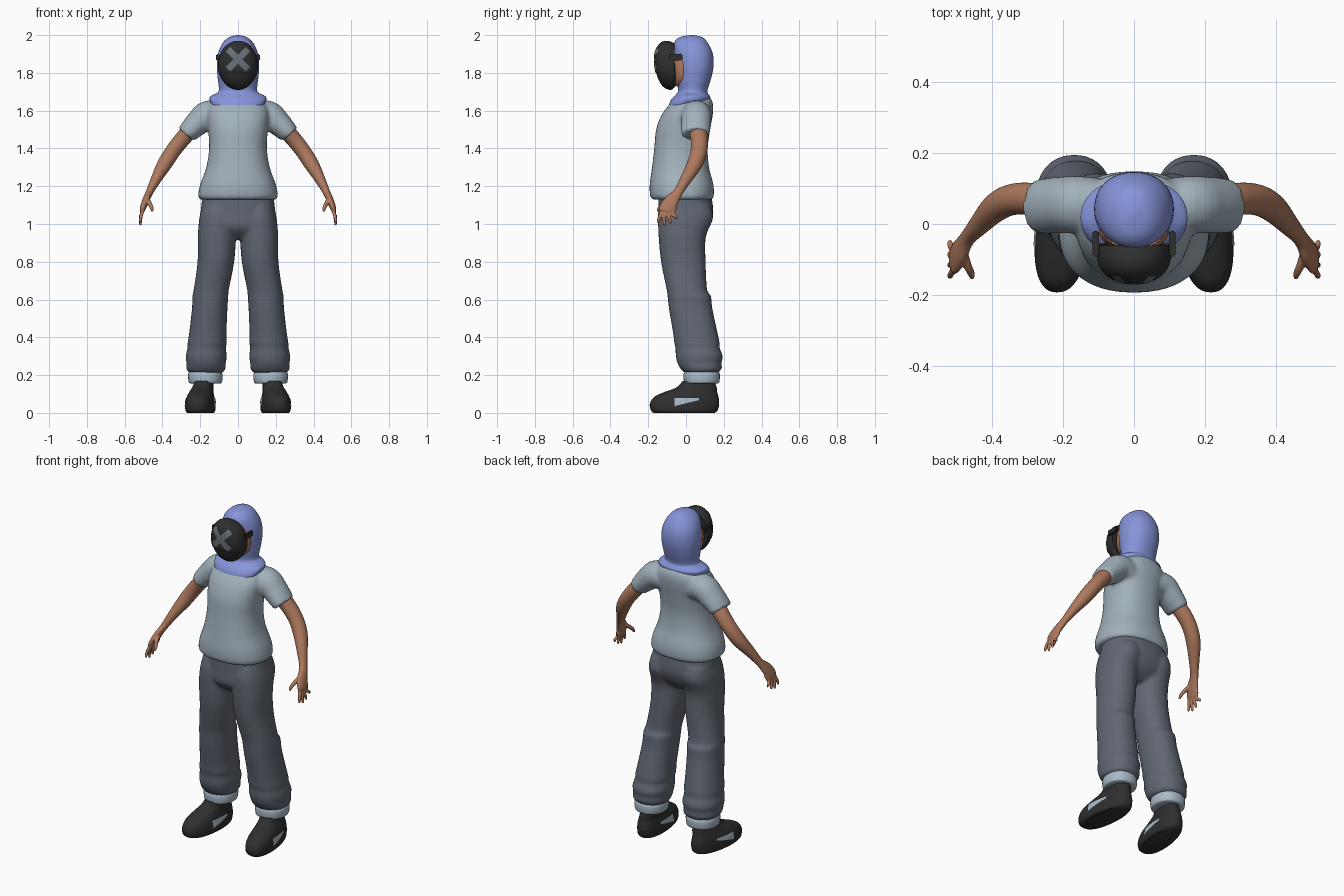
import bpy, bmesh, math
from mathutils import Vector
from mathutils.bvhtree import BVHTree

if "Cube" in bpy.data.objects:
    bpy.data.objects.remove(bpy.data.objects["Cube"])


def material(name, rgb):
    m = bpy.data.materials.new(name)
    m.use_nodes = True
    m.diffuse_color = (*rgb, 1)
    m.node_tree.nodes["Principled BSDF"].inputs["Base Color"].default_value = (*rgb, 1)
    return m


BLUE = material("periwinkle_cloth", (0.24, 0.30, 0.70))
SHIRT = material("pale_grey_cloth", (0.36, 0.44, 0.50))
PANTS = material("slate_cloth", (0.12, 0.135, 0.17))
SKIN = material("skin", (0.42, 0.19, 0.11))
BLACK = material("black", (0.028, 0.028, 0.028))
GREY = material("mid_grey", (0.15, 0.17, 0.20))
LIGHT = material("light_grey", (0.40, 0.50, 0.58))


def smooth_rings(rings, sub):
    """Catmull-Rom interpolation between the given rings."""
    out, last = [], len(rings) - 1
    for i in range(last):
        p = [rings[max(0, min(last, i + k))] for k in (-1, 0, 1, 2)]
        for s in range(sub):
            t = s / sub
            out.append([0.5 * (2 * b + (c - a) * t + (2 * a - 5 * b + 4 * c - d) * t * t
                               + (3 * b - a - 3 * c + d) * t ** 3) for a, b, c, d in zip(*p)])
    return out + [list(rings[-1])]


def tube(bm, rings, axis="Z", power=2.0, seg=32, sub=4, side=1, warp=None):
    """Skin closed rings (x, y, z, radius_u, radius_v); axis None follows the path."""
    rings = smooth_rings(rings, sub)
    centres = [Vector(r[:3]) for r in rings]
    loops = []
    for i, r in enumerate(rings):
        u, v = Vector((1, 0, 0)), Vector((0, 1, 0) if axis == "Z" else (0, 0, 1))
        if axis is None:
            t = (centres[min(i + 1, len(rings) - 1)] - centres[max(i - 1, 0)]).normalized()
            u = t.cross(Vector((0, 1, 0))).normalized()
            v = u.cross(t)
        loop = []
        for k in range(seg):
            c, s = math.cos(math.tau * k / seg), math.sin(math.tau * k / seg)
            c = math.copysign(abs(c) ** (2 / power), c)
            s = math.copysign(abs(s) ** (2 / power), s)
            co = centres[i] + u * r[3] * c + v * r[4] * s
            co = Vector(warp(*co)) if warp else co
            loop.append(bm.verts.new((co.x * side, co.y, co.z)))
        loops.append(loop)
    for a, b in zip(loops, loops[1:]):
        for k in range(seg):
            n = (k + 1) % seg
            bm.faces.new((a[k], a[n], b[n], b[k]))
    bm.faces.new(loops[0])
    bm.faces.new(loops[-1])


def depth_rings(rows):
    """Rows of (x, z, half width, y front, y back) to horizontal rings."""
    return [(x, (f + b) / 2, z, w, (b - f) / 2) for x, z, w, f, b in rows]


def finish(name, bm, mat, voxel=0, mirror=False, closed=True):
    if closed:
        bmesh.ops.recalc_face_normals(bm, faces=bm.faces)
    me = bpy.data.meshes.new(name)
    bm.to_mesh(me)
    bm.free()
    me.materials.append(mat)
    ob = bpy.data.objects.new(name, me)
    bpy.context.collection.objects.link(ob)
    bpy.ops.object.select_all(action="DESELECT")
    ob.select_set(True)
    bpy.context.view_layer.objects.active = ob
    bpy.ops.object.shade_smooth_by_angle(angle=math.radians(50))
    if voxel:
        r = ob.modifiers.new("Fuse", "REMESH")
        r.mode, r.voxel_size, r.use_smooth_shade = "VOXEL", voxel, True
        s = ob.modifiers.new("Soften", "SMOOTH")
        s.factor, s.iterations = 0.5, 4
    if mirror:
        ob.modifiers.new("Mirror", "MIRROR")
    return ob


def drape(name, tree, point, direction, mat, mirror=False, nu=24, nv=6):
    """Project a grid of points on a surface as a thin painted plate."""
    bm, d = bmesh.new(), Vector(direction)
    grid = []
    for i in range(nu + 1):
        row = []
        for j in range(nv + 1):
            hit = tree.ray_cast(Vector(point(2 * i / nu - 1, 2 * j / nv - 1)), d)[0]
            row.append(bm.verts.new(hit - d * 0.003) if hit else None)
        grid.append(row)
    for i in range(nu):
        for j in range(nv):
            q = (grid[i][j], grid[i + 1][j], grid[i + 1][j + 1], grid[i][j + 1])
            if all(q):
                f = bm.faces.new(q)
                f.normal_update()
                if f.normal.dot(d) > 0:
                    f.normal_flip()
    finish(name, bm, mat, mirror=mirror, closed=False)


# Shirt: torso fused with two short sleeves
bm = bmesh.new()
tube(bm, depth_rings([(0, 1.13, .200, -.178, .138), (0, 1.15, .211, -.190, .147),
                      (0, 1.21, .200, -.192, .145), (0, 1.30, .168, -.180, .122),
                      (0, 1.40, .153, -.168, .115), (0, 1.50, .158, -.158, .128),
                      (0, 1.58, .165, -.128, .142), (0, 1.635, .15, -.085, .143),
                      (0, 1.67, .10, -.05, .13)]), power=2.3, seg=48)
for s in (1, -1):
    tube(bm, [(.07, .055, 1.56, .07, .07), (.155, .055, 1.578, .077, .08),
              (.215, .053, 1.533, .067, .079), (.262, .05, 1.487, .056, .076),
              (.274, .05, 1.474, .052, .07)], axis=None, side=s)
finish("shirt", bm, SHIRT, voxel=0.01)

# Trousers: hips fused with two baggy legs
bm = bmesh.new()
tube(bm, depth_rings([(0, 1.17, .185, -.145, .13), (0, 1.06, .198, -.147, .145),
                      (0, .98, .195, -.145, .12), (0, .92, .10, -.09, .06)]), power=2.3, seg=48)
for s in (1, -1):
    tube(bm, depth_rings([(.10, 1.10, .09, -.13, .13), (.107, 1.03, .098, -.147, .143),
                          (.112, .93, .101, -.145, .105), (.117, .80, .097, -.132, .104),
                          (.142, .65, .093, -.102, .112), (.146, .62, .095, -.098, .132),
                          (.15, .55, .094, -.09, .14), (.16, .42, .099, -.068, .168),
                          (.163, .37, .104, -.062, .178), (.166, .345, .101, -.056, .178),
                          (.168, .30, .109, -.054, .195), (.169, .265, .104, -.046, .188),
                          (.17, .235, .104, -.03, .19), (.17, .212, .09, -.01, .17)]),
         power=2.2, side=s)
finish("trousers", bm, PANTS, voxel=0.01)

# Rolled cuffs and ankles
bm = bmesh.new()
tube(bm, [(.173, .083, .155, .075, .08), (.173, .083, .163, .088, .093),
          (.173, .083, .205, .091, .096), (.173, .083, .225, .08, .085)], power=2.2)
finish("trouser_cuff", bm, LIGHT, mirror=True)
bm = bmesh.new()
tube(bm, [(.185, .075, .09, .043, .055), (.18, .075, .22, .043, .055)])
finish("ankle", bm, SKIN, mirror=True)

# Shoes: heel narrower than toe, toes turned out a little
bm = bmesh.new()
tube(bm, depth_rings([(.197, 0, .068, -.172, .152), (.197, .015, .077, -.187, .168),
                      (.197, .05, .077, -.191, .176), (.197, .085, .071, -.168, .172),
                      (.195, .11, .063, -.115, .165), (.19, .135, .057, -.05, .162),
                      (.187, .168, .05, -.018, .152)]), power=2.4, seg=48, sub=5,
     warp=lambda x, y, z: (.197 + (x - .197) * (1 - .7 * max(0, y)) - .1 * y, y, z))
shoe_tree = BVHTree.FromBMesh(bm)
finish("shoe", bm, BLACK, mirror=True)
for label, x, d in (("outer", .5, -1), ("inner", 0, 1)):
    drape("shoe_patch_" + label, shoe_tree,
          lambda u, v: (x, .005 + .065 * u, .066 + .008 * u + v * (.014 - .008 * u)),
          (d, 0, 0), LIGHT, mirror=True)

# Arms with palm, fingers and thumb
bm = bmesh.new()
tube(bm, [(.23, .055, 1.52, .045, .05), (.29, .07, 1.455, .043, .046),
          (.345, .068, 1.385, .041, .044), (.39, .045, 1.315, .039, .041),
          (.435, -.002, 1.235, .028, .031), (.468, -.04, 1.17, .02, .025),
          (.488, -.075, 1.125, .019, .038), (.503, -.1, 1.085, .016, .041),
          (.508, -.108, 1.065, .012, .034)], axis=None, seg=24)
for k, tip_z in enumerate((1.005, .992, 1.0, 1.025)):
    y = -.132 + .022 * k
    tube(bm, [(.497, y + .012, 1.09, .01, .01), (.511, y - .004, 1.05, .0095, .0095),
              (.517, y - .014 + .009 * k, tip_z + .015, .0085, .0085),
              (.515, y - .016 + .010 * k, tip_z, .005, .005)], axis=None, seg=12)
tube(bm, [(.482, -.07, 1.135, .013, .013), (.468, -.115, 1.11, .012, .012),
          (.457, -.14, 1.085, .0105, .0105), (.455, -.152, 1.065, .006, .006)], axis=None, seg=12)
finish("arm", bm, SKIN, voxel=0.0045, mirror=True)

# Hood flaring into a draped collar that dips at the front
bm = bmesh.new()
tube(bm, depth_rings([(0, 1.60, .125, -.08, .10), (0, 1.615, .145, -.092, .12),
                      (0, 1.64, .150, -.090, .128), (0, 1.662, .138, -.078, .124),
                      (0, 1.685, .114, -.052, .116), (0, 1.71, .101, -.042, .114),
                      (0, 1.76, .106, -.052, .130), (0, 1.83, .112, -.060, .145),
                      (0, 1.90, .106, -.066, .142), (0, 1.955, .083, -.066, .118),
                      (0, 1.988, .048, -.035, .088), (0, 2.0, .008, .02, .04)]),
     power=2.15, seg=48,
     warp=lambda x, y, z: (x, y, z + max(0, min(1, (1.70 - z) / .06)) * (.03 + .9 * min(0, y) * .5)))
finish("hood", bm, BLUE)

# Face, seen as a sliver between hood and mask
bm = bmesh.new()
tube(bm, [(0, -.02, 1.73, .05, .045), (0, -.02, 1.77, .088, .055),
          (0, -.02, 1.84, .098, .058), (0, -.02, 1.9, .085, .05)])
finish("face", bm, SKIN)

# Egg-shaped mask with a stepped jaw
bm = bmesh.new()
tube(bm, [(0, -.167, 1.862, .006, .008), (0, -.163, 1.86, .04, .056),
          (0, -.15, 1.853, .071, .09), (0, -.13, 1.847, .091, .116),
          (0, -.105, 1.842, .102, .128), (0, -.08, 1.838, .106, .127),
          (0, -.06, 1.842, .105, .112)], axis="Y", power=2.1, seg=96, sub=6,
     warp=lambda x, y, z: (x * (1 - 1.0 * max(0, 1.80 - z)), y + (.005 if z < 1.80 else 0), z))
mask_tree = BVHTree.FromBMesh(bm)
finish("mask", bm, BLACK)
for label, s in (("rising", 1), ("falling", -1)):
    drape("mask_cross_" + label, mask_tree,
          lambda u, v: ((.068 * u - .015 * v) * .71 * s * 1.1, -1,
                        1.872 + (.068 * u + .015 * v) * .71 * 1.1), (0, 1, 0), GREY)

# Strap tabs at the temples
bm = bmesh.new()
bmesh.ops.create_cube(bm, size=1)
for v in bm.verts:
    v.co = (.107 + .018 * v.co.x, -.055 + .072 * v.co.y, 1.882 + .034 * v.co.z)
bmesh.ops.bevel(bm, geom=bm.edges[:], offset=.004, segments=2, affect="EDGES")
finish("strap_tab", bm, BLACK, mirror=True)
